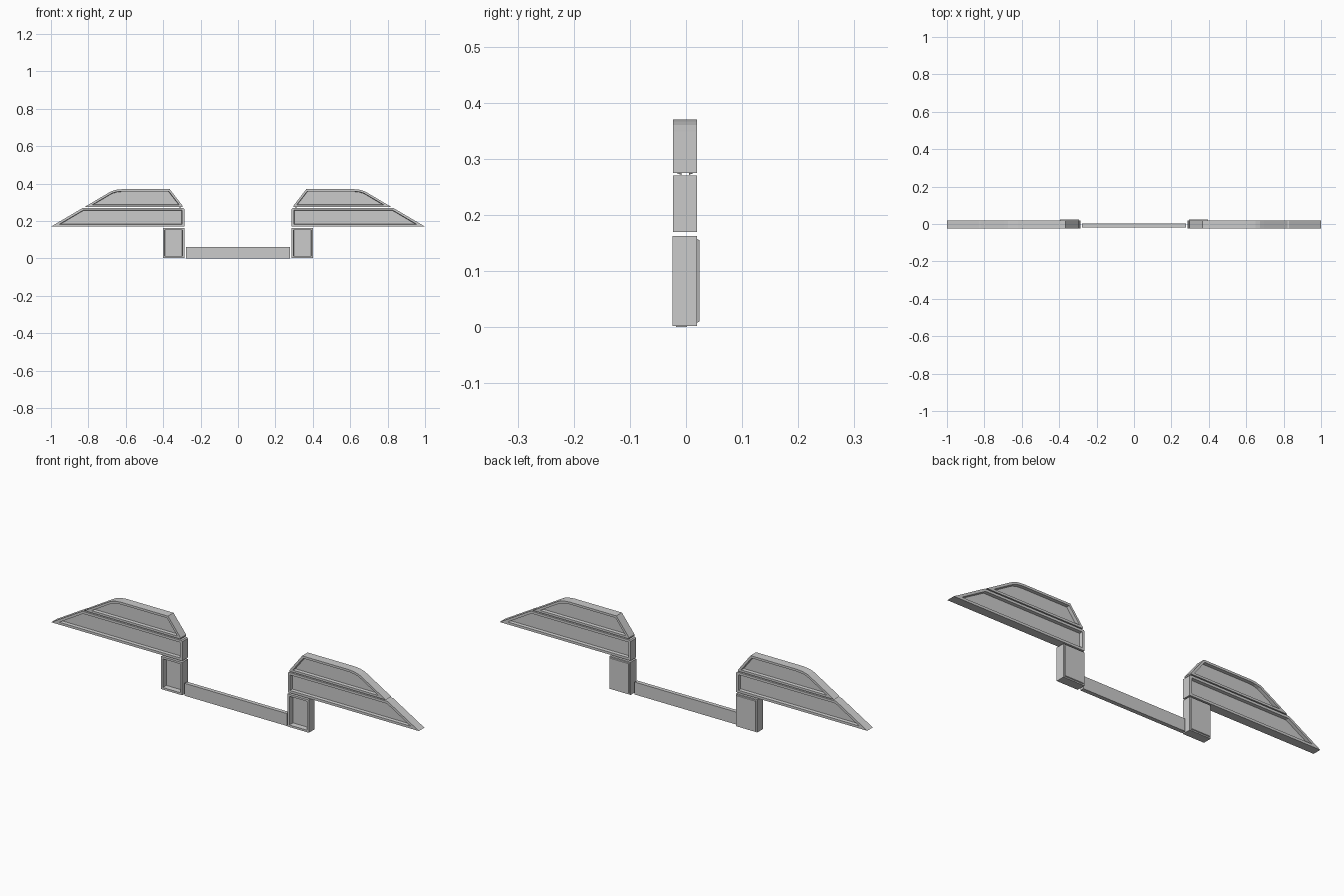
import bpy, bmesh

if "Cube" in bpy.data.objects:
    bpy.data.objects.remove(bpy.data.objects["Cube"])


def panel(name, outline, y0, y1, front=None, back=None, side=1):
    """Extrude an x-z outline along y; front/back = (rim width, depth) inset of that face."""
    bm = bmesh.new()
    face = bm.faces.new([bm.verts.new((side * x, y0, z)) for x, z in outline])
    ext = bmesh.ops.extrude_face_region(bm, geom=[face], use_keep_orig=True)
    for v in ext["geom"]:
        if isinstance(v, bmesh.types.BMVert):
            v.co.y = y1
    bmesh.ops.recalc_face_normals(bm, faces=bm.faces[:])
    bm.normal_update()
    caps = [f for f in bm.faces if abs(f.normal.y) > 0.9]
    for f in caps:
        spec = front if f.normal.y < 0 else back
        if spec:
            rim, depth = spec
            bmesh.ops.inset_region(bm, faces=[f], thickness=rim, use_even_offset=True)
            bmesh.ops.inset_region(bm, faces=[f], thickness=0.002, depth=depth, use_even_offset=True)
    mesh = bpy.data.meshes.new(name)
    bm.to_mesh(mesh)
    bm.free()
    obj = bpy.data.objects.new(name, mesh)
    bpy.context.collection.objects.link(obj)
    return obj


def rect(x0, x1, z0, z1):
    return [(x0, z0), (x1, z0), (x1, z1), (x0, z1)]


lower = [(0.287, 0.17), (1.0, 0.17), (0.83, 0.27), (0.292, 0.27), (0.287, 0.265)]
upper = [(0.296, 0.275), (0.82, 0.275), (0.695, 0.349), (0.675, 0.36),
         (0.65, 0.367), (0.62, 0.37), (0.365, 0.37), (0.296, 0.281)]

for side, label in ((-1, "left"), (1, "right")):
    # Swept wing panels, framed on both faces
    panel(f"{label}_lower_wing", lower, -0.023, 0.02, (0.012, -0.015), (0.012, -0.015), side)
    panel(f"{label}_upper_wing", upper, -0.023, 0.02, (0.011, -0.015), (0.011, -0.015), side)
    # Square post: recessed front, raised plate on the back
    panel(f"{label}_post", rect(0.287, 0.402, 0.002, 0.163), -0.024, 0.02,
          (0.010, -0.024), (0.006, 0.004), side)

# Thin bar joining the posts
panel("centre_bar", rect(-0.278, 0.278, 0.0, 0.061), -0.018, 0.002)
